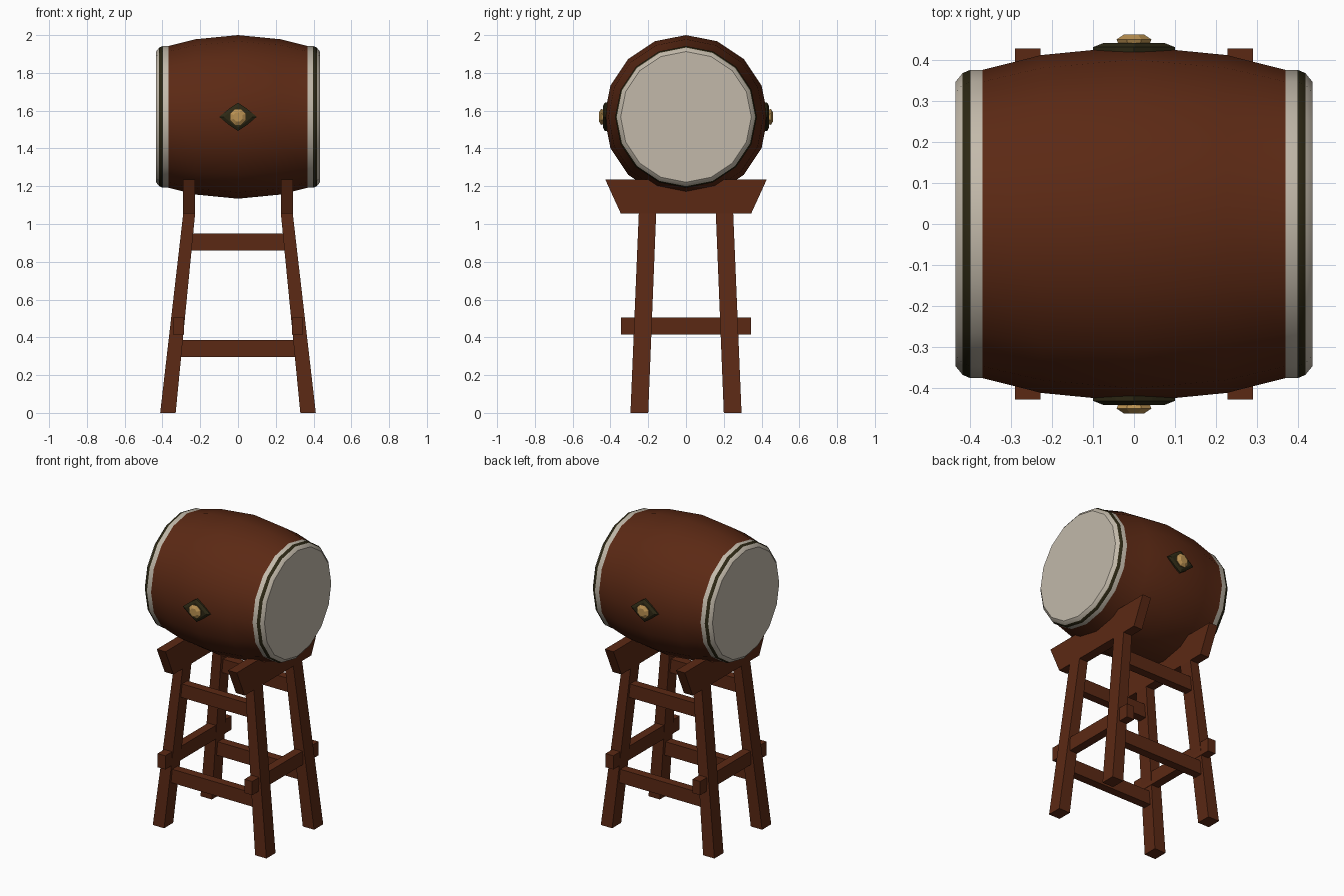
import bpy, bmesh, math
from mathutils import Vector

if "Cube" in bpy.data.objects:
    bpy.data.objects.remove(bpy.data.objects["Cube"])


def material(name, rgb):
    m = bpy.data.materials.new(name)
    m.diffuse_color = (*rgb, 1)
    m.use_nodes = True
    m.node_tree.nodes["Principled BSDF"].inputs["Base Color"].default_value = m.diffuse_color
    return m


WOOD = material("red brown wood", (0.105, 0.022, 0.007))
SKIN = material("pale drum skin", (0.54, 0.485, 0.40))
DARK = material("dark olive", (0.026, 0.021, 0.007))
GOLD = material("brass gold", (0.50, 0.29, 0.085))
ZC = 1.567  # height of the drum axis


def loft(name, rings, mats, strip_mats=None, smooth=None):
    """Skin closed rings of points in order and cap both ends."""
    bm = bmesh.new()
    loops = [[bm.verts.new(p) for p in r] for r in rings]
    n = len(rings[0])
    for k, (a, b) in enumerate(zip(loops, loops[1:])):
        for i in range(n):
            j = (i + 1) % n
            f = bm.faces.new((a[i], a[j], b[j], b[i]))
            f.material_index = strip_mats[k] if strip_mats else 0
    for cap, idx in ((loops[0], 0), (loops[-1], -1)):
        f = bm.faces.new(cap)
        f.material_index = strip_mats[idx] if strip_mats else 0
    bmesh.ops.recalc_face_normals(bm, faces=bm.faces)
    me = bpy.data.meshes.new(name)
    bm.to_mesh(me)
    bm.free()
    for m in mats:
        me.materials.append(m)
    if smooth:
        me.shade_smooth()
        me.set_sharp_from_angle(angle=math.radians(smooth))
    ob = bpy.data.objects.new(name, me)
    bpy.context.collection.objects.link(ob)
    return ob


def rect(x0, x1, y0, y1, z):
    return [(x0, y0, z), (x1, y0, z), (x1, y1, z), (x0, y1, z)]


def box(name, x0, x1, y0, y1, z0, z1):
    return loft(name, [rect(x0, x1, y0, y1, z0), rect(x0, x1, y0, y1, z1)], [WOOD])


# Drum: barrel, skin hoops, dark bands and heads turned around the x axis
half = [(0.434, 0.346), (0.417, 0.367), (0.398, 0.375), (0.368, 0.375), (0.225, 0.411)]
profile = [(-x, r) for x, r in half] + [(0, 0.433)] + half[::-1]
strips = [1, 2, 1, 0, 0, 0, 0, 1, 2, 1]
SIDES = 16
rings = []
for x, r in profile:
    ang = [2 * math.pi * i / SIDES for i in range(SIDES)]
    rings.append([(x, r * math.cos(a), ZC + r * math.sin(a)) for a in ang])
loft("drum", rings, [WOOD, SKIN, DARK], strips, smooth=32)

# Diamond plates and brass knobs on front and back of the barrel
diamond = [(0.1, 0), (0.045, 0.045), (0, 0.075), (-0.045, 0.045),
           (-0.1, 0), (-0.045, -0.045), (0, -0.075), (0.045, -0.045)]
for side, s in (("front", -1), ("back", 1)):
    loft(side + "_plate",
         [[(x * k, s * y, ZC + z * k) for x, z in diamond]
          for y, k in ((0.412, 1), (0.430, 1), (0.440, 0.75))], [DARK])
    loft(side + "_knob",
         [[(r * math.cos(a), s * y, ZC + r * math.sin(a))
           for a in [math.pi * (i + 0.5) / 4 for i in range(8)]]
          for y, r in ((0.436, 0.040), (0.449, 0.046), (0.461, 0.026))], [GOLD])

# Stand
for xs, sx in (("left", -1), ("right", 1)):
    # Saddle beam, wider at the top
    loft(xs + "_saddle_beam",
         [rect(sx * 0.227, sx * 0.29, -0.345, 0.345, 1.055),
          rect(sx * 0.227, sx * 0.29, -0.427, 0.427, 1.235)], [WOOD])
    # Side rail passing through the legs
    box(xs + "_side_rail", sx * 0.287, sx * 0.343, -0.343, 0.343, 0.415, 0.505)
    # Splayed legs
    for ys, sy in (("front", -1), ("back", 1)):
        loft(f"{ys}_{xs}_leg",
             [rect(sx * 0.33, sx * 0.412, sy * 0.20, sy * 0.294, 0),
              rect(sx * 0.227, sx * 0.29, sy * 0.158, sy * 0.25, 1.055)], [WOOD])

# Cross rails between left and right legs
for ys, sy in (("front", -1), ("back", 1)):
    box(ys + "_upper_rail", -0.25, 0.25, sy * 0.185, sy * 0.24, 0.86, 0.95)
    box(ys + "_lower_rail", -0.31, 0.31, sy * 0.208, sy * 0.263, 0.295, 0.385)
